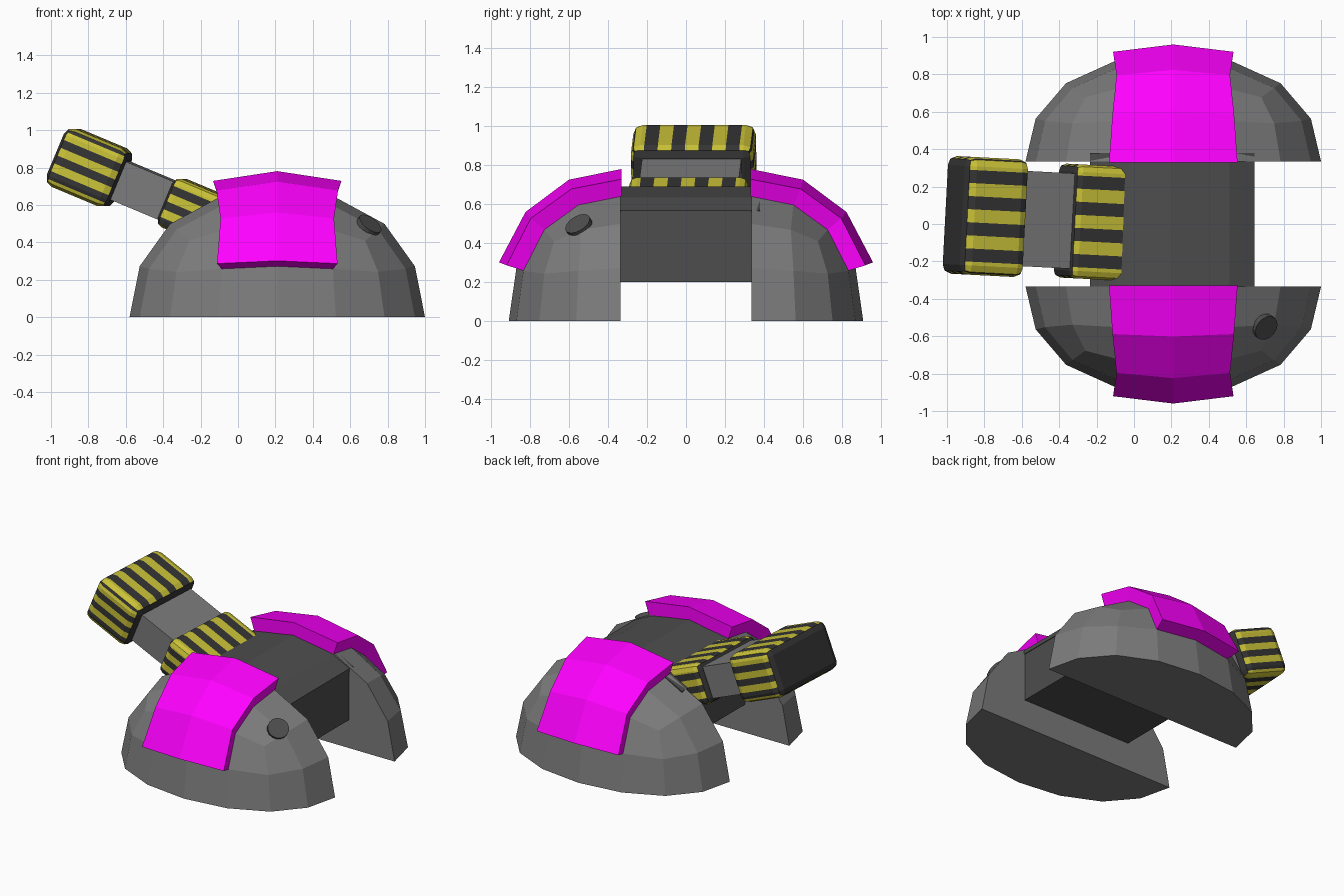
import bpy, bmesh, math
from mathutils import Matrix, Vector

if "Cube" in bpy.data.objects:
    bpy.data.objects.remove(bpy.data.objects["Cube"])


def material(name, r, g, b):
    m = bpy.data.materials.new(name)
    m.diffuse_color = (r, g, b, 1)
    m.use_nodes = True
    m.node_tree.nodes["Principled BSDF"].inputs["Base Color"].default_value = m.diffuse_color
    return m


GREY = material("grey", .2, .2, .2)
DARK = material("dark_grey", .075, .075, .075)
BLACK = material("black", .035, .035, .035)
YELLOW = material("yellow", .6, .55, .04)
MAGENTA = material("magenta", 1, 0, 1)


def add(name, bm, *mats, matrix=None):
    bmesh.ops.recalc_face_normals(bm, faces=bm.faces[:])
    me = bpy.data.meshes.new(name)
    bm.to_mesh(me)
    bm.free()
    ob = bpy.data.objects.new(name, me)
    bpy.context.collection.objects.link(ob)
    for m in mats:
        me.materials.append(m)
    if matrix:
        ob.matrix_world = matrix
    return ob


def box(size, center=(0, 0, 0)):
    bm = bmesh.new()
    bmesh.ops.create_cube(bm, size=1)
    bmesh.ops.scale(bm, vec=size, verts=bm.verts)
    bmesh.ops.translate(bm, vec=center, verts=bm.verts)
    return bm


def cut(bm, co, no, clear=False):
    bmesh.ops.bisect_plane(bm, geom=bm.verts[:] + bm.edges[:] + bm.faces[:], dist=1e-4,
                           plane_co=co, plane_no=no, clear_inner=clear)


# rounded cube with unit half-extents, base shape for the side pods
src = add("helper", box((2, 2, 2)))
src.modifiers.new("sub", "SUBSURF").levels = 2
bpy.context.view_layer.update()
ball = bpy.data.meshes.new_from_object(src.evaluated_get(bpy.context.evaluated_depsgraph_get()))
bpy.data.objects.remove(src)
reach = max(v.co.x for v in ball.vertices)
ball.transform(Matrix.Scale(1 / reach, 4))
SIZE = Vector((.79, .575, .687))

for side, label in ((1, "back"), (-1, "front")):
    place = Matrix.Translation((.21, side * .335, 0)) @ Matrix.Diagonal((1, side, 1, 1))

    # side pod: quarter of the rounded ball
    bm = bmesh.new()
    bm.from_mesh(ball)
    bmesh.ops.scale(bm, vec=SIZE, verts=bm.verts)
    for no in ((0, 1, 0), (0, 0, 1)):
        cut(bm, (0, 0, 0), no, True)
        bmesh.ops.holes_fill(bm, edges=[e for e in bm.edges if e.is_boundary], sides=0)
    bm.transform(place)
    add(label + "_pod", bm, GREY)

    # armour strip: thickened patch of the same surface
    bm = bmesh.new()
    bm.from_mesh(ball)
    drop = []
    for f in bm.faces:
        c = f.calc_center_median()
        if abs(c.x) > .4 or c.y < 0 or math.atan2(c.z, c.y) < math.radians(20):
            drop.append(f)
    bmesh.ops.scale(bm, vec=SIZE, verts=bm.verts)
    bm.normal_update()
    normals = {v.co.to_tuple(4): v.normal.copy() for v in bm.verts}
    bmesh.ops.delete(bm, geom=drop, context="FACES")
    out = bmesh.ops.extrude_face_region(bm, geom=bm.faces[:], use_keep_orig=True)
    for v in [g for g in out["geom"] if isinstance(g, bmesh.types.BMVert)]:
        v.co += normals[v.co.to_tuple(4)] * .094
    for v in bm.verts:
        if v.co.y < .001:
            v.co.y -= .005
    bm.transform(place)
    add(label + "_armour_strip", bm, MAGENTA)

# round button on the front pod
bm = bmesh.new()
bmesh.ops.create_cone(bm, cap_ends=True, segments=16, radius1=.07, radius2=.07, depth=.08)
aim = Vector((.785, -.65, 1.06)).normalized()
bm.transform(Matrix.Translation(Vector((.70, -.55, .49)) - aim * .025)
             @ aim.to_track_quat("Z", "Y").to_matrix().to_4x4())
add("button", bm, DARK)

# centre body and its arched cover plate
add("centre_body", box((.87, .68, .34), (.205, 0, .37)), DARK)
profile = [(-.235, .54), (.645, .54), (.645, .568), (.51, .635), (.205, .69),
           (-.10, .635), (-.235, .568)]
bm = bmesh.new()
face = bm.faces.new([bm.verts.new((x, -.335, z)) for x, z in profile])
out = bmesh.ops.extrude_face_region(bm, geom=[face], use_keep_orig=True)
bmesh.ops.translate(bm, vec=(0, .715, 0),
                    verts=[g for g in out["geom"] if isinstance(g, bmesh.types.BMVert)])
add("cover_plate", bm, DARK)

# tilted arm, local x runs from the head down into the body
arm = (Matrix.Translation((-.795, .04, .8)) @ Matrix.Rotation(math.radians(-3), 4, "Z")
       @ Matrix.Rotation(math.radians(22.7), 4, "Y"))
add("arm_bar", box((.6, .51, .22), (.3, 0, 0)), GREY, matrix=arm)


def striped_block(name, size, x, bevel):
    bm = box(size)
    bmesh.ops.bevel(bm, geom=bm.edges[:], offset=bevel, segments=2, profile=.5, affect="EDGES")
    for k in range(-4, 5):
        cut(bm, (0, k * .07 + .035, 0), (0, 1, 0))
        cut(bm, (0, 0, k * .045), (0, 0, 1))
    bm.normal_update()
    for f in bm.faces:
        c, n = f.calc_center_median(), f.normal
        if abs(n.z) >= abs(n.y):
            lit = math.floor((c.y + .035) / .07) % 2 == 0
        else:
            lit = math.floor(c.z / .045) % 2 == 0
        f.material_index = int(lit and abs(n.x) < .5)
    add(name, bm, BLACK, YELLOW, matrix=arm @ Matrix.Translation((x, 0, 0)))


striped_block("arm_head", (.365, .63, .335), 0, .05)
striped_block("arm_collar", (.38, .61, .28), .645, .04)
